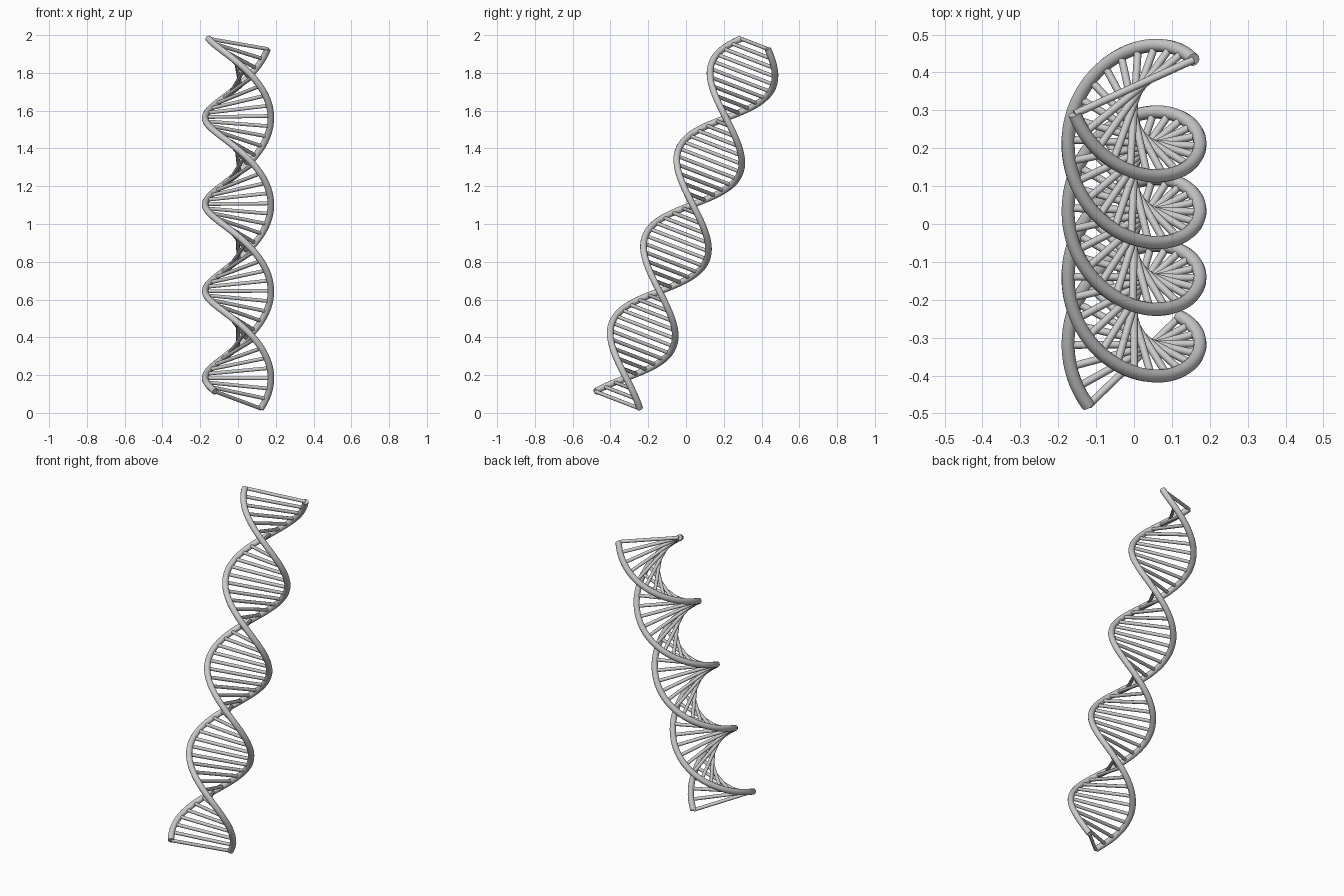
import bpy, math
from mathutils import Vector

if "Cube" in bpy.data.objects:
    bpy.data.objects.remove(bpy.data.objects["Cube"])

TILT = math.radians(21)
AXIS = Vector((0, math.sin(TILT), math.cos(TILT)))
U = Vector((1, 0, 0))
V = AXIS.cross(U)
BASE = Vector((0, -0.362, 0.068))
LENGTH, RADIUS = 2.02, 0.174
START, TURN = math.radians(46), math.radians(-740)
RUNGS = 50


def point(t, side):
    a = START + TURN * t
    return BASE + AXIS * (LENGTH * t) + (U * math.cos(a) + V * math.sin(a)) * RADIUS * side


def tubes(name, paths, radius, res):
    cu = bpy.data.curves.new(name, 'CURVE')
    cu.dimensions = '3D'
    cu.bevel_depth = radius
    cu.bevel_resolution = res
    cu.use_fill_caps = True
    for pts in paths:
        s = cu.splines.new('POLY')
        s.points.add(len(pts) - 1)
        for p, co in zip(s.points, pts):
            p.co = (*co, 1)
    ob = bpy.data.objects.new(name, cu)
    bpy.context.collection.objects.link(ob)
    bpy.ops.object.select_all(action='DESELECT')
    ob.select_set(True)
    bpy.context.view_layer.objects.active = ob
    bpy.ops.object.convert(target='MESH')
    bpy.ops.object.shade_smooth_by_angle(angle=math.radians(40))
    return bpy.context.object


# Two opposite helical strands
N = 200
for name, side in (("strand_a", 1), ("strand_b", -1)):
    tubes(name, [[point(i / N, side) for i in range(N + 1)]], 0.0175, 4)

# Straight rungs joining the strands
ts = [i / (RUNGS - 1) for i in range(RUNGS)]
tubes("rungs", [[point(t, 1), point(t, -1)] for t in ts], 0.010, 3)
